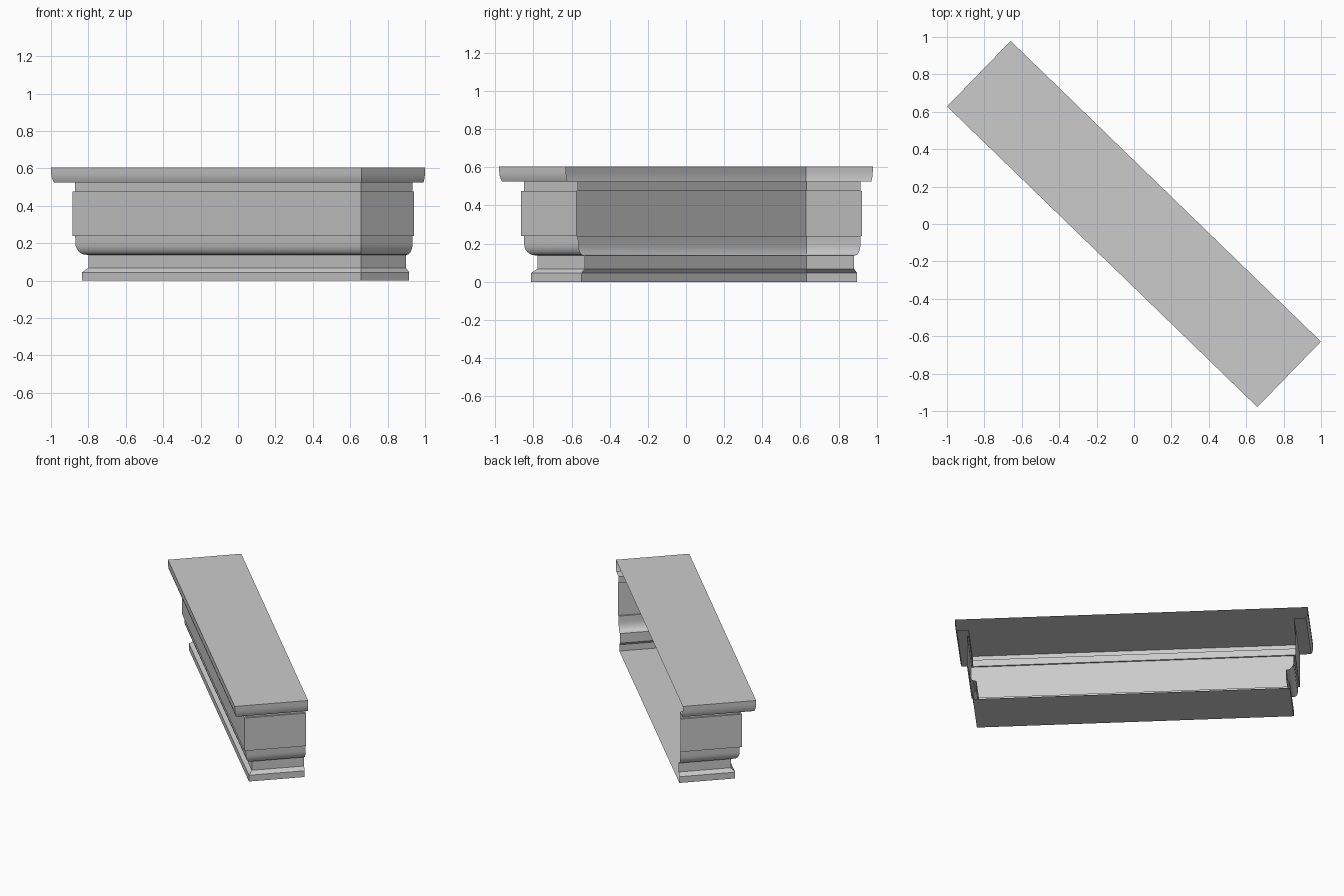
import bpy, bmesh, math

cube = bpy.data.objects.get("Cube")
if cube:
    bpy.data.objects.remove(cube, do_unlink=True)

HALF_LEN, HALF_DEPTH = 1.155, 0.244
TURN = math.radians(-44.1)

stone = bpy.data.materials.new("grey stone")
stone.use_nodes = True
stone.diffuse_color = (0.6, 0.6, 0.6, 1)
stone.node_tree.nodes["Principled BSDF"].inputs["Base Color"].default_value = (0.6, 0.6, 0.6, 1)


def moulding(name, profile, floor=False, lid=False):
    """Sweep (inset, height) points round the two ends and the front; the back stays open."""
    bm = bmesh.new()
    rings = []
    for inset, z in profile:
        x, front = HALF_LEN - inset, -HALF_DEPTH + inset
        path = [(-x, HALF_DEPTH), (-x, front), (x, front), (x, HALF_DEPTH)]
        rings.append([bm.verts.new((px, py, z)) for px, py in path])
    for low, high in zip(rings, rings[1:]):
        for i in range(3):
            bm.faces.new((low[i], low[i + 1], high[i + 1], high[i]))
    if floor:
        bm.faces.new(rings[0][::-1])
    if lid:
        bm.faces.new(rings[-1])
    mesh = bpy.data.meshes.new(name)
    bm.to_mesh(mesh)
    bm.free()
    mesh.materials.append(stone)
    ob = bpy.data.objects.new(name, mesh)
    ob.rotation_euler.z = TURN
    bpy.context.collection.objects.link(ob)
    bpy.ops.object.select_all(action="DESELECT")
    ob.select_set(True)
    bpy.context.view_layer.objects.active = ob
    bpy.ops.object.shade_smooth_by_angle(angle=math.radians(24))
    return ob


def rounded(start, end, steps=6):
    """Convex quarter curve that leaves start flat and arrives at end upright."""
    (d0, z0), (d1, z1) = start, end
    points = []
    for i in range(steps + 1):
        a = math.pi / 2 * i / steps
        points.append((d0 + (d1 - d0) * math.sin(a), z1 + (z0 - z1) * math.cos(a)))
    return points


# Foot with a sloped upper edge, then the plain neck
moulding("base_plinth", [(0.117, 0), (0.117, 0.045), (0.141, 0.068), (0.141, 0.137)], floor=True)

# Rounded moulding under the neck of the frieze
moulding("rounded_moulding", [(0.141, 0.137)] + rounded((0.132, 0.139), (0.092, 0.2)) + [(0.091, 0.24)])

# Broad flat band with a narrow recess above it
moulding("frieze_band", [(0.091, 0.24), (0.08, 0.24), (0.08, 0.477), (0.091, 0.477), (0.091, 0.525)])

# Overhanging slab with a softened lower edge
moulding("top_slab", [(0.091, 0.525), (0.011, 0.525), (0.005, 0.54), (0.001, 0.56),
                      (0, 0.575), (0, 0.605)], lid=True)
